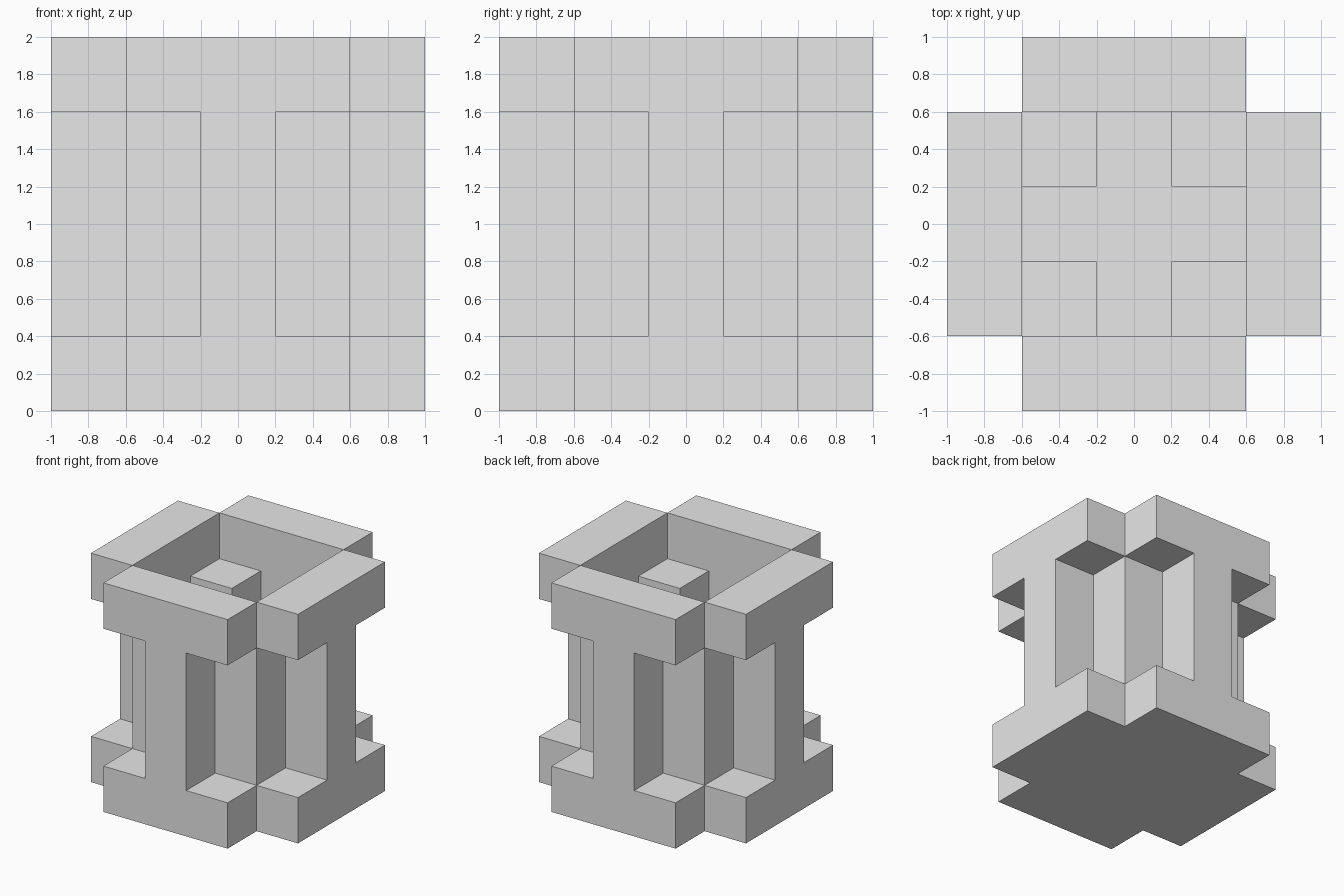
import bpy
import bmesh
from math import pi
from mathutils import Matrix, Vector

if "Cube" in bpy.data.objects:
    bpy.data.objects.remove(bpy.data.objects["Cube"], do_unlink=True)

U = 0.4  # one block; the model is five blocks along each side

grey = bpy.data.materials.new("light grey")
grey.use_nodes = True
colour = (0.8, 0.8, 0.8, 1)
grey.diffuse_color = colour
grey.node_tree.nodes["Principled BSDF"].inputs["Base Color"].default_value = colour


def finish(name, bm):
    bmesh.ops.recalc_face_normals(bm, faces=bm.faces)
    mesh = bpy.data.meshes.new(name)
    bm.to_mesh(mesh)
    bm.free()
    mesh.materials.append(grey)
    obj = bpy.data.objects.new(name, mesh)
    bpy.context.collection.objects.link(obj)


def box(name, centre, size):
    bm = bmesh.new()
    bmesh.ops.create_cube(bm, size=1)
    bmesh.ops.scale(bm, vec=Vector(size) * U, verts=bm.verts)
    bmesh.ops.translate(bm, vec=Vector(centre) * U, verts=bm.verts)
    finish(name, bm)


def i_panel(name, angle):
    # I-shaped wall: foot, narrow column and head in one piece
    half = [(1.5, 0), (1.5, 1), (0.5, 1), (0.5, 4), (1.5, 4), (1.5, 5)]
    outline = half + [(-x, z) for x, z in reversed(half)]
    bm = bmesh.new()
    face = bm.faces.new([bm.verts.new((x * U, -2.5 * U, z * U)) for x, z in outline])
    new = bmesh.ops.extrude_face_region(bm, geom=[face])["geom"]
    moved = [g for g in new if isinstance(g, bmesh.types.BMVert)]
    bmesh.ops.translate(bm, vec=(0, U, 0), verts=moved)
    bmesh.ops.rotate(bm, matrix=Matrix.Rotation(angle, 3, "Z"), verts=bm.verts)
    finish(name, bm)


# Floor between the walls
box("floor", (0, 0, 0.5), (3, 3, 1))

# Four walls
for i, side in enumerate(("front", "left", "back", "right")):
    i_panel(side + "_wall", i * pi / 2)

# Four inner corner pillars, ending below the open top
for y, depth in ((-1, "front"), (1, "back")):
    for x, side in ((-1, "right"), (1, "left")):
        box(f"{depth}_{side}_pillar", (x, y, 2.5), (1, 1, 3))
